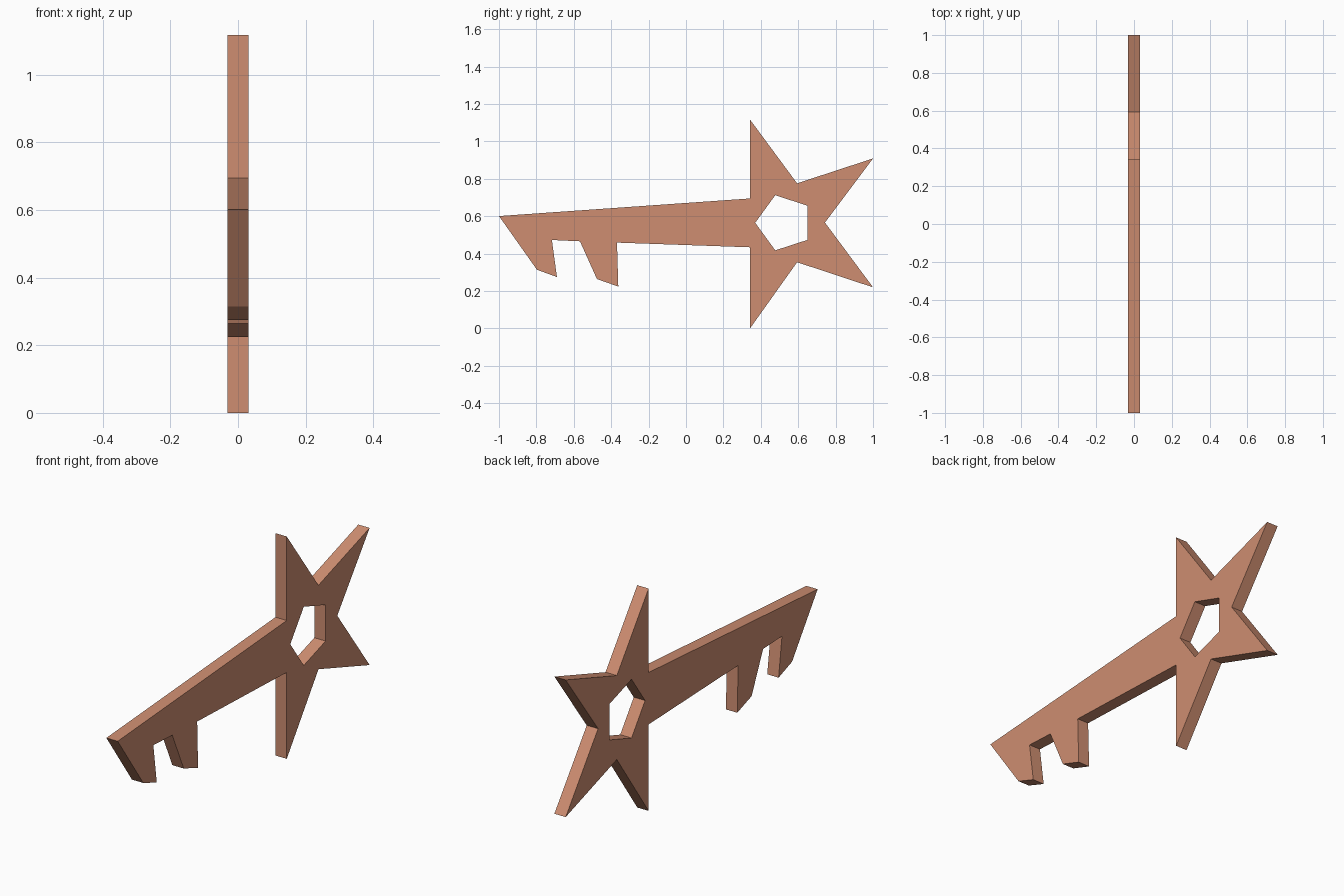
import bpy
from math import cos, sin, pi

default_cube = bpy.data.objects.get("Cube")
if default_cube:
    bpy.data.objects.remove(default_cube, do_unlink=True)

HALF_THICKNESS = 0.0315

# Single copper colour
copper = bpy.data.materials.new("copper")
copper.use_nodes = True
colour = (0.62, 0.27, 0.165, 1)
copper.diffuse_color = colour
copper.node_tree.nodes["Principled BSDF"].inputs["Base Color"].default_value = colour


def add_loop(curve, points):
    """Add a closed straight-sided outline to a flat curve."""
    spline = curve.splines.new("POLY")
    spline.points.add(len(points) - 1)
    for target, (along, height) in zip(spline.points, points):
        target.co = (along, height, 0, 1)
    spline.use_cyclic_u = True


# Blade: tapering upper edge, pointed tip and two slanted teeth
blade_top = [(0.342, 0.695), (-1, 0.601)]
front_tooth = [(-0.797, 0.314), (-0.69, 0.275), (-0.717, 0.473)]
rear_tooth = [(-0.567, 0.466), (-0.476, 0.264), (-0.362, 0.224), (-0.369, 0.459)]
blade_bottom = [(0.342, 0.434)]

# Star bow: four points joined to the blade in place of the fifth
star_bow = [(0.342, 0), (0.594, 0.354), (1, 0.22), (0.743, 0.566),
            (1, 0.909), (0.594, 0.776), (0.342, 1.117)]

# Pentagon hole, one corner aimed down the blade
hole_centre, hole_radius = (0.525, 0.565), 0.155
angles = [pi + 2 * pi * i / 5 for i in range(5)]
pentagon_hole = [(hole_centre[0] + hole_radius * cos(a),
                  hole_centre[1] + hole_radius * sin(a)) for a in angles]

# Fill the outline and extrude it both ways
profile = bpy.data.curves.new("star_key", "CURVE")
profile.dimensions = "2D"
profile.fill_mode = "BOTH"
profile.extrude = HALF_THICKNESS
add_loop(profile, blade_top + front_tooth + rear_tooth + blade_bottom + star_bow)
add_loop(profile, pentagon_hole)
profile.materials.append(copper)

# Stand the flat profile upright with its length along y
star_key = bpy.data.objects.new("star_key", profile)
star_key.rotation_euler = (pi / 2, 0, pi / 2)
bpy.context.collection.objects.link(star_key)

# Turn it into a flat-shaded mesh
bpy.ops.object.select_all(action="DESELECT")
star_key.select_set(True)
bpy.context.view_layer.objects.active = star_key
bpy.ops.object.convert(target="MESH")
bpy.ops.object.transform_apply(location=False, rotation=True, scale=False)
bpy.ops.object.shade_flat()
